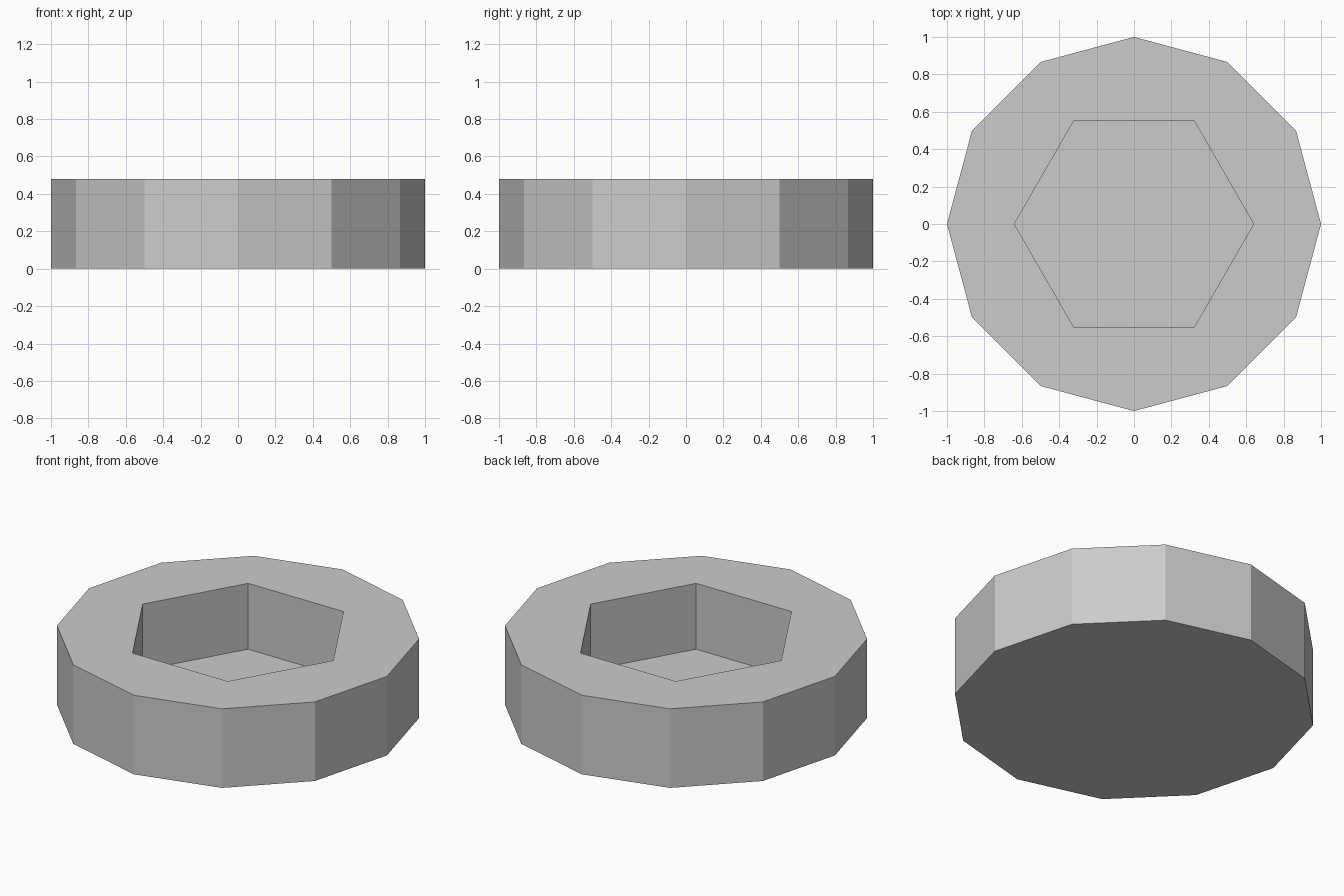
import bpy
import math

if "Cube" in bpy.data.objects:
    bpy.data.objects.remove(bpy.data.objects["Cube"])


def prism(name, sides, radius, z0, z1, turn=0.0):
    bpy.ops.mesh.primitive_cylinder_add(
        vertices=sides, radius=radius, depth=z1 - z0,
        location=(0, 0, (z0 + z1) / 2), rotation=(0, 0, turn))
    obj = bpy.context.object
    obj.name = name
    return obj


# Hexagonal recess cutter, leaving a thin floor
cutter = prism("recess_cutter", 6, 0.64, 0.08, 0.80, math.radians(30))
cutter.hide_render = True

# Twelve-sided dish body
body = prism("dish_body", 12, 1.0, 0.0, 0.48)
cut = body.modifiers.new("hex_recess", 'BOOLEAN')
cut.operation = 'DIFFERENCE'
cut.solver = 'EXACT'
cut.object = cutter
bpy.ops.object.modifier_apply(modifier=cut.name)

# The cutter is no longer needed
bpy.data.objects.remove(cutter, do_unlink=True)
